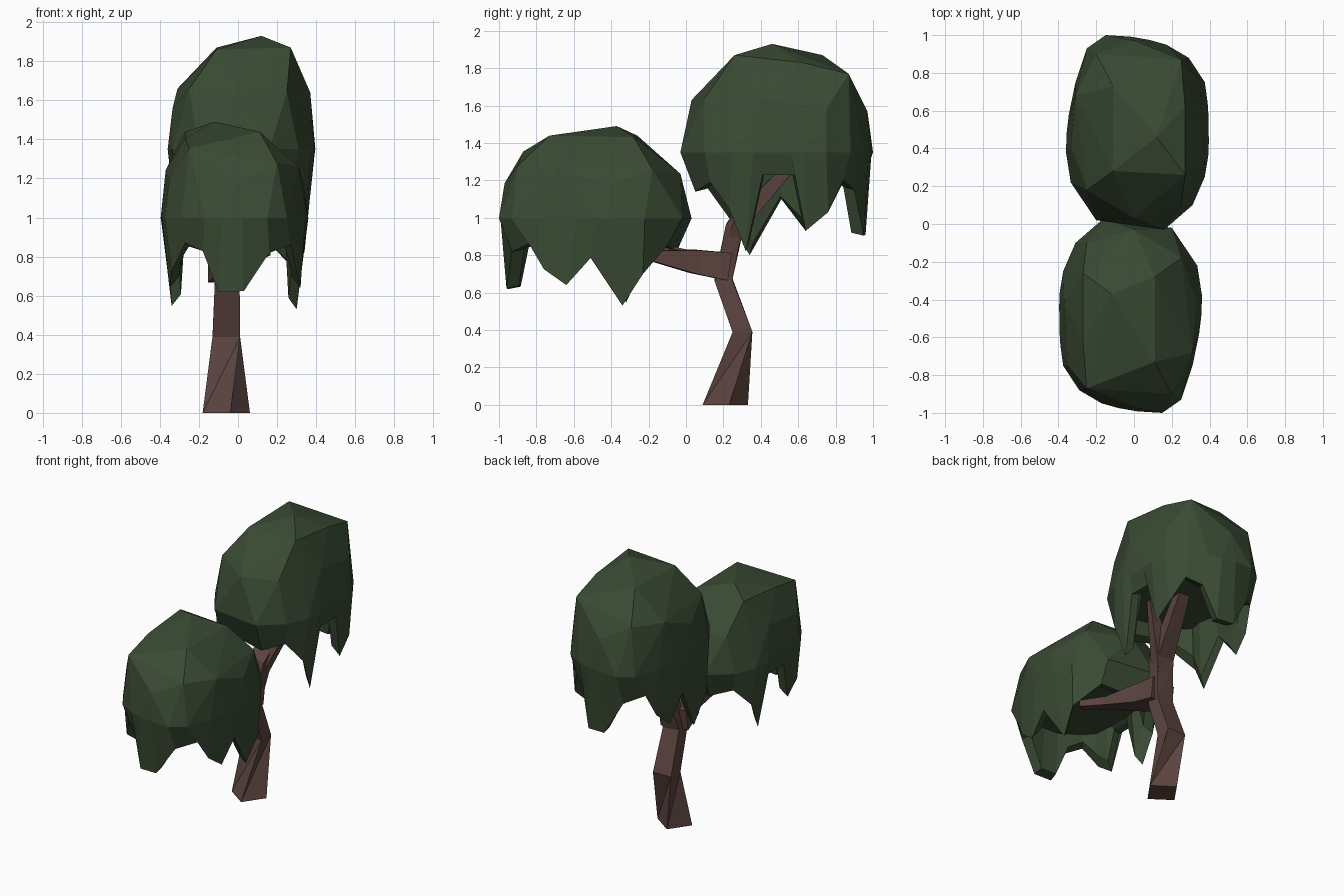
import bpy, bmesh, math
from mathutils import Vector

if "Cube" in bpy.data.objects:
    bpy.data.objects.remove(bpy.data.objects["Cube"])


def material(name, color):
    m = bpy.data.materials.new(name)
    m.diffuse_color = color
    m.use_nodes = True
    m.node_tree.nodes["Principled BSDF"].inputs["Base Color"].default_value = m.diffuse_color
    return m


LEAF = material("leaf_green", (0.042, 0.070, 0.034, 1))
BARK = material("bark_brown", (0.108, 0.058, 0.050, 1))


def finish(bm, name, mat):
    bmesh.ops.recalc_face_normals(bm, faces=bm.faces)
    me = bpy.data.meshes.new(name)
    bm.to_mesh(me)
    bm.free()
    me.materials.append(mat)
    ob = bpy.data.objects.new(name, me)
    bpy.context.collection.objects.link(ob)
    return ob


# Widest outline of the canopy (x, y) with the ragged rim point below it (x, y, z)
SKIRT = [
    (0.16, -0.03, 0.15, 0.05, 1.14), (0.31, 0.10, 0.28, 0.13, 1.19),
    (0.375, 0.25, 0.35, 0.23, 1.05), (0.393, 0.36, 0.34, 0.32, 0.82),
    (0.396, 0.43, 0.36, 0.41, 1.23), (0.395, 0.56, 0.36, 0.58, 1.23),
    (0.39, 0.64, 0.35, 0.64, 0.93),
    (0.375, 0.75, 0.34, 0.76, 1.03), (0.29, 0.88, 0.27, 0.84, 1.20),
    (0.17, 0.95, 0.18, 0.90, 1.15), (0.08, 0.975, 0.10, 0.95, 0.905),
    (-0.02, 0.992, -0.03, 0.96, 0.91), (-0.15, 1.00, -0.16, 0.93, 1.14),
    (-0.25, 0.93, -0.27, 0.84, 1.19), (-0.31, 0.75, -0.30, 0.76, 1.03),
    (-0.345, 0.58, -0.32, 0.64, 0.93), (-0.357, 0.48, -0.33, 0.51, 1.10),
    (-0.36, 0.38, -0.30, 0.34, 0.80), (-0.335, 0.22, -0.32, 0.23, 1.00),
    (-0.20, 0.02, -0.19, 0.10, 1.18),
]
# Corner points of the faceted dome
CROWN = [
    (-0.11, 0.28, 1.86), (0.27, 0.26, 1.87), (0.27, 0.62, 1.83), (-0.11, 0.73, 1.87),
    (0.25, 0.87, 1.77), (-0.31, 0.68, 1.66), (-0.20, 0.90, 1.68),
    (-0.25, 0.18, 1.66), (0.0, 0.03, 1.63), (0.25, 0.10, 1.64),
    (0.37, 0.40, 1.64), (0.35, 0.75, 1.58), (0.0, 0.97, 1.57),
    (-0.335, 0.42, 1.56),
]
MIDDLE = Vector((0.0, 0.48, 0.0))


def canopy(name, peak_y):
    bm = bmesh.new()
    # dome: hull of outline and crown, left open below
    mid = [bm.verts.new((s[0], s[1], 1.35)) for s in SKIRT]
    top = [bm.verts.new(p) for p in CROWN + [(0.12, peak_y, 1.93)]]
    bmesh.ops.convex_hull(bm, input=mid + top)
    bm.normal_update()
    under = [f for f in bm.faces if all(abs(v.co.z - 1.35) < 1e-4 for v in f.verts)]
    bmesh.ops.delete(bm, geom=under, context='FACES')

    # hanging fringe, its thickness (tips at the sides are sharp) and the hollow underside
    def inset(s, k, z):
        q = MIDDLE + (Vector(s[2:]) - MIDDLE) * k
        return bm.verts.new((q.x, q.y, z))
    rim = [bm.verts.new(s[2:]) for s in SKIRT]
    inner = [inset(s, 0.86, s[4] + (0.07 if abs(s[2]) > 0.28 and s[4] < 1.1 else 0.015))
             for s in SKIRT]
    roof = [inset(s, 0.80, 1.26) for s in SKIRT]
    n = len(SKIRT)
    for a, b in ((mid, rim), (rim, inner), (inner, roof)):
        for i in range(n):
            j = (i + 1) % n
            bm.faces.new((a[i], a[j], b[j], b[i]))
    bm.faces.new(roof)
    bmesh.ops.delete(bm, geom=[e for e in bm.edges if not e.link_faces], context='EDGES')
    return finish(bm, name, LEAF)


canopy("upper_canopy", 0.46)
# the lower canopy is the same crown turned around and flattened
low = canopy("lower_canopy", 0.37)
low.rotation_euler.z = math.pi
low.scale.z = 0.85
low.location.z = 0.53 - 0.85 * 0.80


def limb(name, path, sides=4):
    """Faceted tapering tube along points (x, y, z, radius)."""
    bm = bmesh.new()
    pts = [Vector(p[:3]) for p in path]
    rings = []
    for i, p in enumerate(pts):
        d = (pts[min(i + 1, len(pts) - 1)] - pts[max(i - 1, 0)]).normalized()
        base = p.z == 0
        if base:
            d = Vector((0, 0, 1))
        u = (Vector((1, 0, 0)) - d * d.x).normalized()
        w = d.cross(u)
        ring = []
        for k in range(sides):
            a = math.tau * k / sides + math.radians(10 if base else 45)
            off = u * math.cos(a) + w * math.sin(a) * (1 if base else 0.75)
            ring.append(bm.verts.new(p + off * path[i][3]))
        rings.append(ring)
    for a, b in zip(rings, rings[1:]):
        for k in range(sides):
            j = (k + 1) % sides
            bm.faces.new((a[k], a[j], b[j]))
            bm.faces.new((a[k], b[j], b[k]))
    bm.faces.new(rings[0])
    bm.faces.new(rings[-1])
    return finish(bm, name, BARK)


# Crooked trunk running into the main upper branch
limb("trunk", [(-0.06, 0.21, 0, 0.123), (-0.06, 0.302, 0.39, 0.10),
               (-0.055, 0.20, 0.67, 0.09), (-0.01, 0.26, 0.95, 0.09),
               (0.07, 0.58, 1.30, 0.055)])
limb("upper_side_branch", [(-0.02, 0.25, 0.86, 0.07), (0.08, 0.32, 1.08, 0.055),
                           (0.18, 0.38, 1.30, 0.03)])
# Side branch forking into the lower canopy
limb("lower_branch", [(-0.055, 0.22, 0.74, 0.14), (-0.03, 0.05, 0.765, 0.12),
                      (0.06, -0.19, 0.80, 0.055), (0.14, -0.36, 0.83, 0.04)])
limb("lower_side_branch", [(-0.05, 0.08, 0.77, 0.08), (-0.07, -0.12, 0.82, 0.07),
                           (-0.11, -0.30, 0.96, 0.05)])
